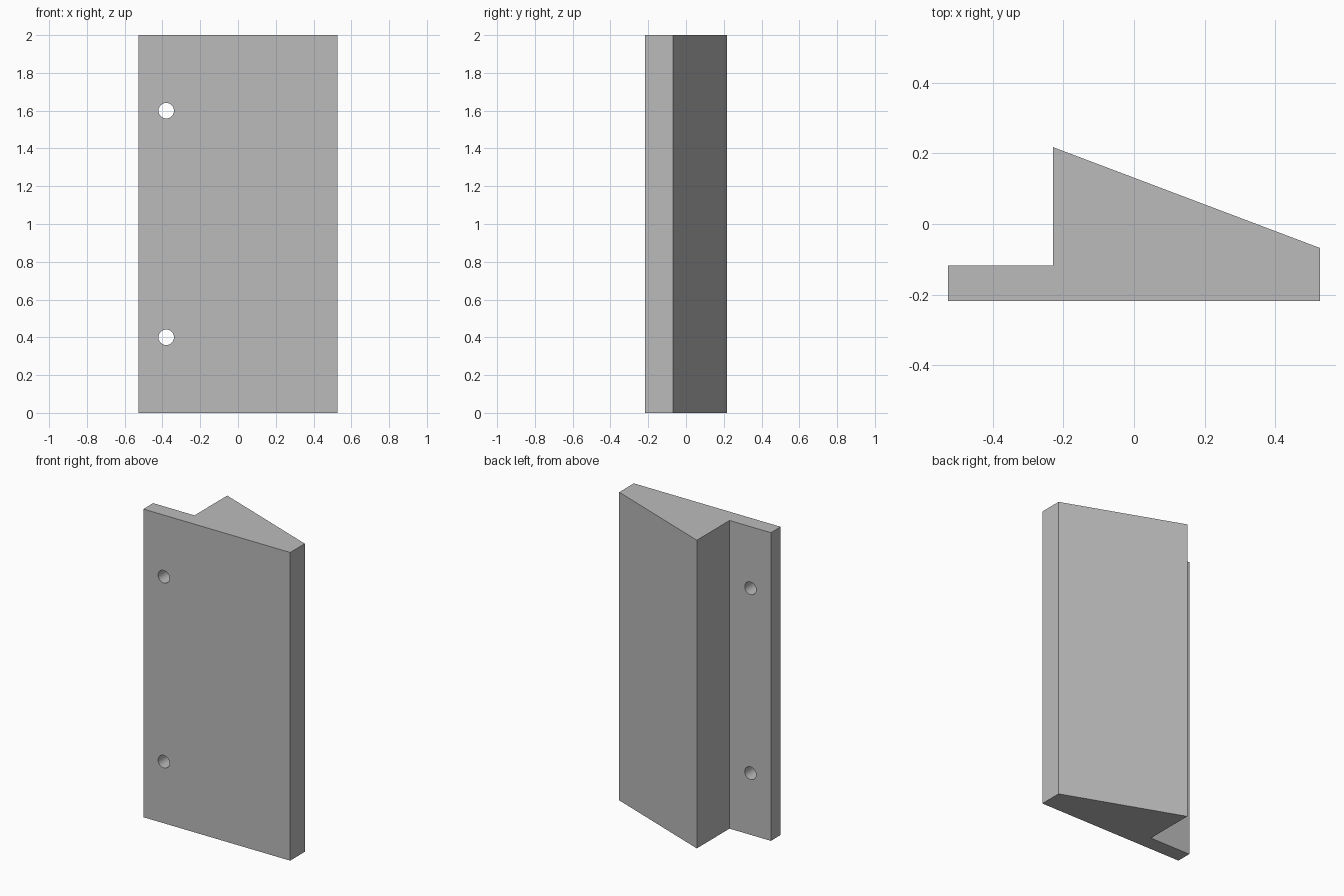
import bpy
import bmesh
from math import radians

HEIGHT = 2.0

cube = bpy.data.objects.get("Cube")
if cube:
    bpy.data.objects.remove(cube, do_unlink=True)

# Single grey finish
grey = bpy.data.materials.new("plain grey")
grey.use_nodes = True
colour = (0.5, 0.5, 0.5, 1.0)
grey.diffuse_color = colour
grey.node_tree.nodes["Principled BSDF"].inputs["Base Color"].default_value = colour


def extruded_profile(name, points, height):
    """Stand a plan outline up into a solid prism."""
    bm = bmesh.new()
    base = bm.faces.new([bm.verts.new((x, y, 0)) for x, y in points])
    top = bmesh.ops.extrude_face_region(bm, geom=[base])["geom"]
    verts = [v for v in top if isinstance(v, bmesh.types.BMVert)]
    bmesh.ops.translate(bm, verts=verts, vec=(0, 0, height))
    bmesh.ops.recalc_face_normals(bm, faces=bm.faces)
    mesh = bpy.data.meshes.new(name)
    bm.to_mesh(mesh)
    bm.free()
    mesh.materials.append(grey)
    obj = bpy.data.objects.new(name, mesh)
    bpy.context.collection.objects.link(obj)
    return obj


# Wedge body with a thin mounting flange along its right edge
bracket = extruded_profile("wedge_bracket", [
    (-0.527, -0.218), (0.527, -0.218), (0.527, -0.068),
    (-0.23, 0.218), (-0.23, -0.118), (-0.527, -0.118),
], HEIGHT)

# Screw holes through the flange
for label, z in (("lower", 0.4), ("upper", 1.6)):
    bpy.ops.mesh.primitive_cylinder_add(
        vertices=32, radius=0.041, depth=0.3,
        location=(-0.38, -0.168, z), rotation=(radians(90), 0, 0))
    cutter = bpy.context.object
    cutter.name = label + "_hole_cutter"
    cutter.data.materials.append(grey)
    cutter.hide_render = True
    cutter.hide_set(True)
    hole = bracket.modifiers.new(label + " hole", 'BOOLEAN')
    hole.operation = 'DIFFERENCE'
    hole.solver = 'EXACT'
    hole.object = cutter

# Smooth hole walls, crisp edges elsewhere
bpy.ops.object.select_all(action='DESELECT')
bracket.select_set(True)
bpy.context.view_layer.objects.active = bracket
for modifier in list(bracket.modifiers):
    bpy.ops.object.modifier_apply(modifier=modifier.name)
bpy.ops.object.shade_smooth_by_angle(angle=radians(30))
